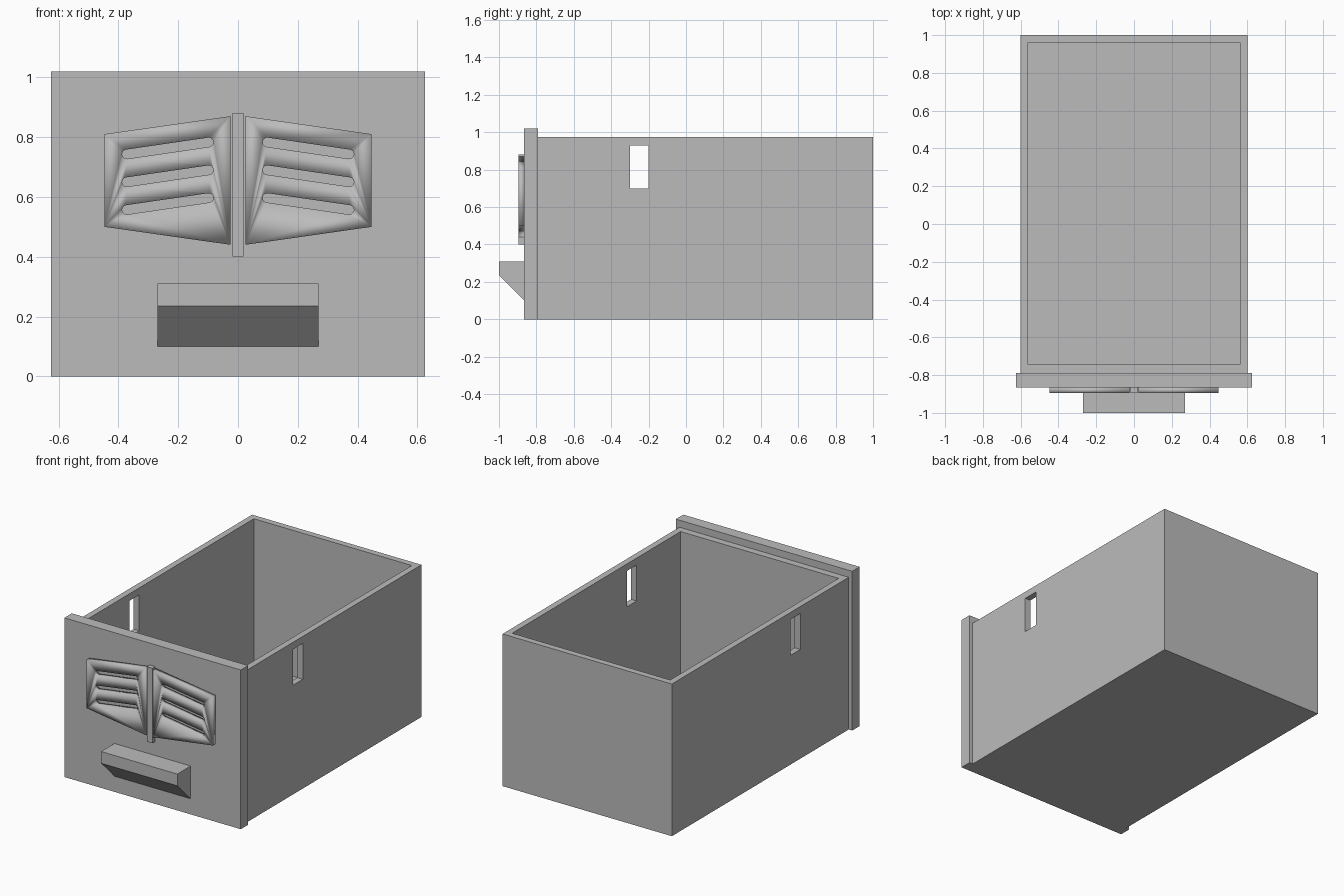
import bpy
import math
from mathutils import Vector

cube = bpy.data.objects.get("Cube")
if cube:
    bpy.data.objects.remove(cube, do_unlink=True)

grey = bpy.data.materials.new("plain_grey")
grey.use_nodes = True
colour = (0.5, 0.5, 0.5, 1)
grey.diffuse_color = colour
grey.node_tree.nodes["Principled BSDF"].inputs["Base Color"].default_value = colour


def prism(name, profile, axis, lo, hi):
    """Extrude a closed 2D profile along x (profile is y, z) or z (profile is x, y)."""
    def point(a, b, t):
        return (t, a, b) if axis == "x" else (a, b, t)
    n = len(profile)
    verts = [point(a, b, t) for t in (lo, hi) for a, b in profile]
    faces = [list(range(n))[::-1], list(range(n, 2 * n))]
    faces += [(i, (i + 1) % n, n + (i + 1) % n, n + i) for i in range(n)]
    mesh = bpy.data.meshes.new(name)
    mesh.from_pydata(verts, [], faces)
    mesh.materials.append(grey)
    obj = bpy.data.objects.new(name, mesh)
    bpy.context.collection.objects.link(obj)
    return obj


def box(name, x, y, z):
    return prism(name, [(x[0], y[0]), (x[1], y[0]), (x[1], y[1]), (x[0], y[1])], "z", *z)


def activate(obj):
    bpy.ops.object.select_all(action="DESELECT")
    obj.select_set(True)
    bpy.context.view_layer.objects.active = obj


def cut(obj, cutter):
    mod = obj.modifiers.new("cut", "BOOLEAN")
    mod.operation, mod.solver, mod.object = "DIFFERENCE", "EXACT", cutter
    activate(obj)
    bpy.ops.object.modifier_apply(modifier=mod.name)
    bpy.data.objects.remove(cutter, do_unlink=True)


def slot_outline(a, b, radius, steps=8):
    """Round-ended slot between two points."""
    a, b = Vector(a), Vector(b)
    angle = math.atan2(b.y - a.y, b.x - a.x)
    points = []
    for centre, start in ((b, angle - math.pi / 2), (a, angle + math.pi / 2)):
        for i in range(steps + 1):
            t = start + math.pi * i / steps
            points.append((centre.x + radius * math.cos(t), centre.y + radius * math.sin(t)))
    return points


def slotted_plate(name, outlines, front, back):
    """Filled flat curve with holes, stood upright facing -y."""
    curve = bpy.data.curves.new(name, "CURVE")
    curve.dimensions, curve.fill_mode = "2D", "BOTH"
    curve.extrude = (back - front) / 2
    for outline in outlines:
        spline = curve.splines.new("POLY")
        spline.points.add(len(outline) - 1)
        for p, (x, z) in zip(spline.points, outline):
            p.co = (x, z, 0, 1)
        spline.use_cyclic_u = True
    curve.materials.append(grey)
    obj = bpy.data.objects.new(name, curve)
    bpy.context.collection.objects.link(obj)
    obj.location.y = (front + back) / 2
    obj.rotation_euler.x = math.pi / 2
    activate(obj)
    bpy.ops.object.convert(target="MESH")
    bpy.ops.object.shade_smooth_by_angle(angle=math.radians(30))


# Open drawer box with a window through both side walls
body = box("drawer_box", (-0.6, 0.6), (-0.79, 1), (0, 0.975))
cut(body, box("hollow", (-0.56, 0.56), (-0.745, 0.96), (0.04, 1.2)))
cut(body, box("side_windows", (-0.8, 0.8), (-0.3, -0.2), (0.7, 0.93)))

# Front panel, slightly wider and taller than the box
box("front_panel", (-0.625, 0.625), (-0.865, -0.79), (0, 1.02))

# Open book emblem: spine and two slotted pages
box("book_spine", (-0.019, 0.019), (-0.895, -0.865), (0.4, 0.88))
for side, sign in (("left", 1), ("right", -1)):
    outlines = [[(0.025, 0.44), (0.447, 0.5), (0.447, 0.81), (0.025, 0.87)]]
    outlines += [slot_outline((0.098, 0.783 - 0.093 * i), (0.372, 0.743 - 0.093 * i), 0.0155)
                 for i in range(3)]
    outlines = [[(sign * x, z) for x, z in o] for o in outlines]
    slotted_plate(side + "_page", outlines, -0.895, -0.865)

# Wedge-shaped pull
prism("pull_handle", [(-0.865, 0.1), (-0.865, 0.31), (-1, 0.31), (-1, 0.235)], "x", -0.27, 0.27)

# Consistent outward normals
for obj in bpy.context.collection.objects:
    if obj.type == "MESH" and obj.data.materials and obj.data.materials[0] == grey:
        activate(obj)
        bpy.ops.object.mode_set(mode="EDIT")
        bpy.ops.mesh.select_all(action="SELECT")
        bpy.ops.mesh.remove_doubles(threshold=0.0001)
        bpy.ops.mesh.normals_make_consistent(inside=False)
        bpy.ops.object.mode_set(mode="OBJECT")
